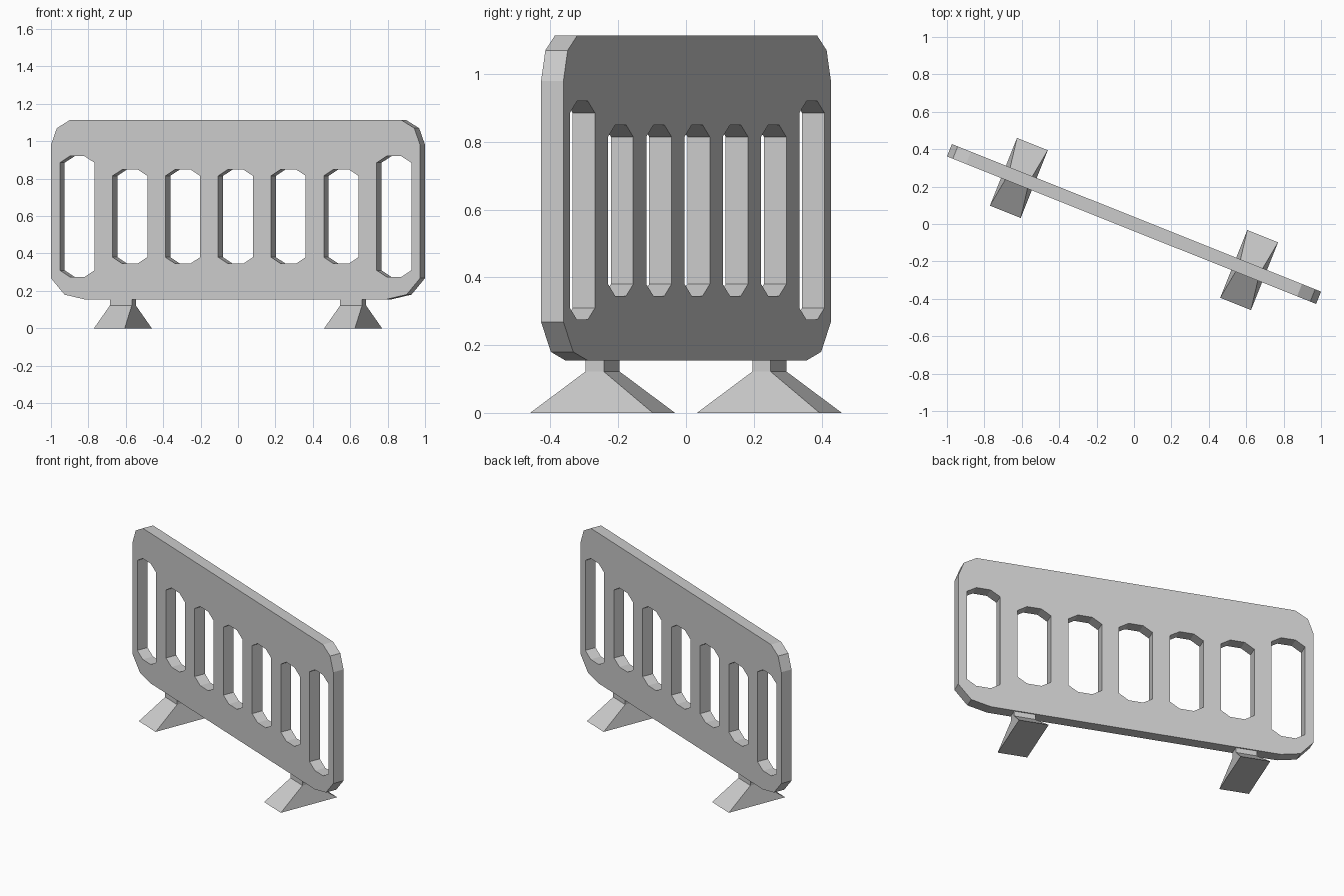
import bpy, bmesh
from math import radians
from mathutils import Matrix

if "Cube" in bpy.data.objects:
    bpy.data.objects.remove(bpy.data.objects["Cube"])

TURN = radians(-21.8)
THICK = 0.071


def mirrored(right):
    """Close a profile by mirroring its right half across x = 0."""
    return right + [(-x, z) for x, z in reversed(right)]


def add_loop(curve, points):
    spline = curve.splines.new('POLY')
    spline.points.add(len(points) - 1)
    for p, (x, z) in zip(spline.points, points):
        p.co = (x, z, 0, 1)
    spline.use_cyclic_u = True
    spline.use_smooth = False


# Barrier panel: outer profile plus seven slots, filled and extruded
curve = bpy.data.curves.new("barrier_panel", 'CURVE')
curve.dimensions = '2D'
curve.fill_mode = 'BOTH'
curve.extrude = THICK / 2
add_loop(curve, mirrored([(0.867, 0.154), (0.985, 0.18), (1.063, 0.268),
                          (1.063, 0.98), (1.029, 1.07), (0.953, 1.114)]))

for i in range(-3, 4):
    low, high = (0.275, 0.92) if abs(i) == 3 else (0.345, 0.85)
    slot = mirrored([(0.043, low), (0.1, low + 0.035),
                     (0.1, high - 0.035), (0.043, high)])
    add_loop(curve, [(x + i * 0.304, z) for x, z in slot])

panel = bpy.data.objects.new("barrier_panel", curve)
bpy.context.collection.objects.link(panel)
panel.rotation_euler = (radians(90), 0, TURN)
bpy.context.view_layer.objects.active = panel
panel.select_set(True)
bpy.ops.object.convert(target='MESH')
panel = bpy.context.object
bm = bmesh.new()
bm.from_mesh(panel.data)
bmesh.ops.remove_doubles(bm, verts=bm.verts, dist=1e-4)
bmesh.ops.recalc_face_normals(bm, faces=bm.faces)
for f in bm.faces:
    f.smooth = False
bm.to_mesh(panel.data)
bm.free()


# Feet: tapered base with a short stem up to the panel
def make_foot(name, x):
    bm = bmesh.new()
    rings = []
    for hx, hy, z in [(0.0885, 0.195, 0), (0.063, 0.029, 0.122), (0.063, 0.029, 0.156)]:
        rings.append([bm.verts.new((sx * hx, sy * hy, z))
                      for sx, sy in [(-1, -1), (1, -1), (1, 1), (-1, 1)]])
    bm.faces.new(rings[0][::-1])
    bm.faces.new(rings[-1])
    for a, b in zip(rings, rings[1:]):
        for i in range(4):
            j = (i + 1) % 4
            bm.faces.new((a[i], a[j], b[j], b[i]))
    mesh = bpy.data.meshes.new(name)
    bm.to_mesh(mesh)
    bm.free()
    foot = bpy.data.objects.new(name, mesh)
    bpy.context.collection.objects.link(foot)
    foot.matrix_world = Matrix.Rotation(TURN, 4, 'Z') @ Matrix.Translation((x, 0, 0))


make_foot("left_foot", -0.663)
make_foot("right_foot", 0.663)
